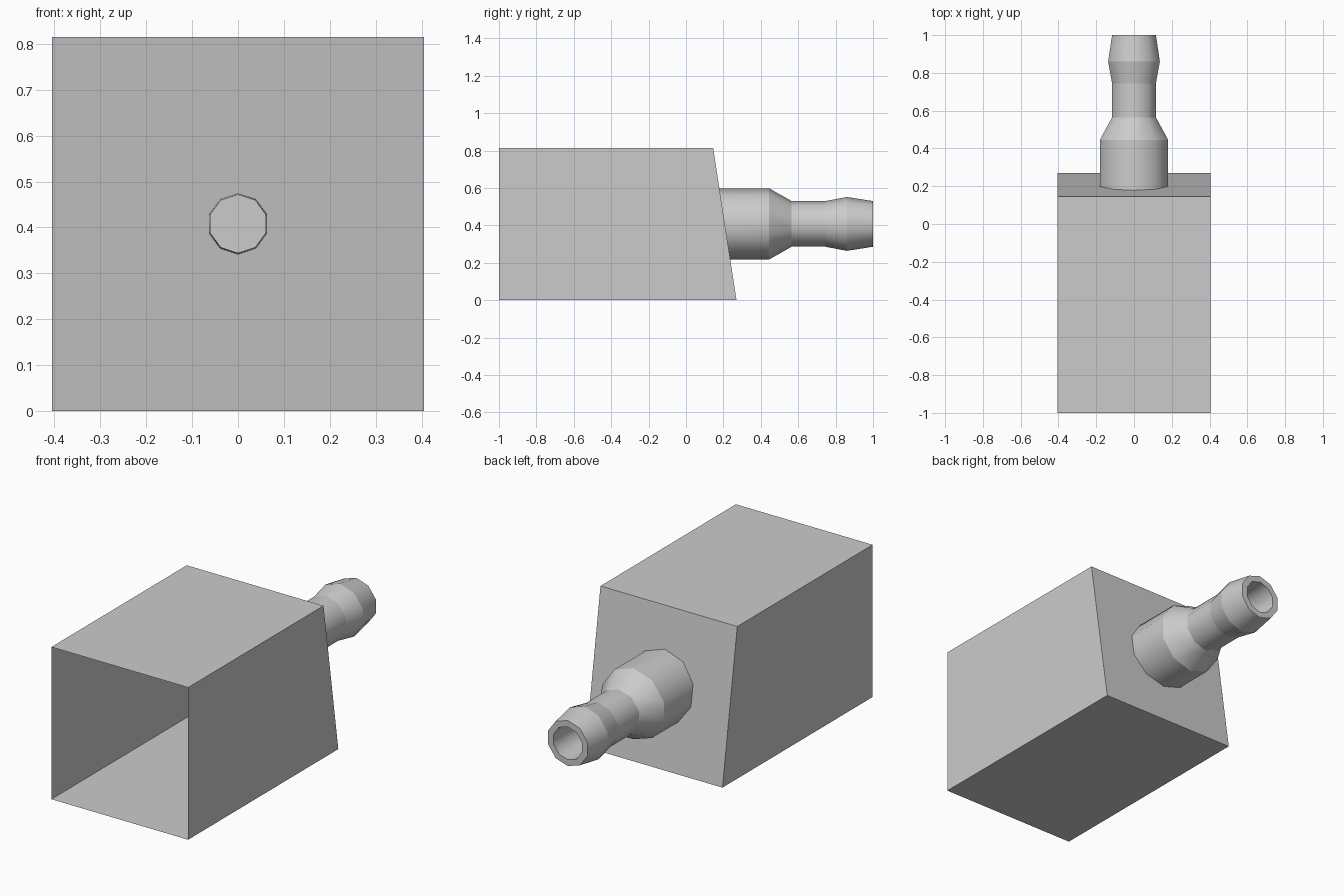
import bpy, bmesh, math

default = bpy.data.objects.get("Cube")
if default:
    bpy.data.objects.remove(default, do_unlink=True)

grey = bpy.data.materials.new("light_grey")
grey.use_nodes = True
grey.diffuse_color = (0.6, 0.6, 0.6, 1)
grey.node_tree.nodes["Principled BSDF"].inputs["Base Color"].default_value = (0.6, 0.6, 0.6, 1)

HALF, HEIGHT, AXIS = 0.405, 0.815, 0.408
FRONT, BACK_LOW, BACK_TOP = -1.0, 0.27, 0.145
SIDES = 10


def wall_y(z):
    """Depth of the slanted back wall at height z."""
    return BACK_LOW + (BACK_TOP - BACK_LOW) * z / HEIGHT


def finish(bm, name):
    mesh = bpy.data.meshes.new(name)
    bm.to_mesh(mesh)
    bm.free()
    mesh.materials.append(grey)
    obj = bpy.data.objects.new(name, mesh)
    bpy.context.collection.objects.link(obj)
    return obj


# Thin-walled housing, open at the front, with a slanted back wall
bm = bmesh.new()
corners = [(-HALF, 0), (HALF, 0), (HALF, HEIGHT), (-HALF, HEIGHT)]
front = [bm.verts.new((x, FRONT, z)) for x, z in corners]
back = [bm.verts.new((x, wall_y(z), z)) for x, z in corners]
for i in range(4):
    j = (i + 1) % 4
    bm.faces.new((front[i], front[j], back[j], back[i]))
bm.faces.new(back)
bm.normal_update()
finish(bm, "housing")

# Barbed hose nozzle: outer profile, then down the tapered bore to its end cap
profile = [(0.19, None), (0.19, 0.445), (0.122, 0.565), (0.122, 0.745),
           (0.144, 0.86), (0.122, 1.0), (0.088, 1.0), (0.064, 0.12)]
bm = bmesh.new()
rings = []
for radius, y in profile:
    ring = []
    for i in range(SIDES):
        a = math.tau * i / SIDES
        x, z = radius * math.sin(a), AXIS + radius * math.cos(a)
        ring.append(bm.verts.new((x, wall_y(z) if y is None else y, z)))
    rings.append(ring)
for r0, r1 in zip(rings, rings[1:]):
    for i in range(SIDES):
        j = (i + 1) % SIDES
        bm.faces.new((r0[i], r0[j], r1[j], r1[i])).smooth = True
bm.faces.new(rings[-1])

# Smooth around the axis, crisp at every change of profile
for ring in rings:
    for i in range(SIDES):
        edge = bm.edges.get((ring[i], ring[(i + 1) % SIDES]))
        edge.smooth = False
bmesh.ops.recalc_face_normals(bm, faces=bm.faces)
tip = max(bm.faces, key=lambda f: f.calc_center_median().y)
if tip.normal.y < 0:
    bmesh.ops.reverse_faces(bm, faces=bm.faces)
finish(bm, "hose_nozzle")
